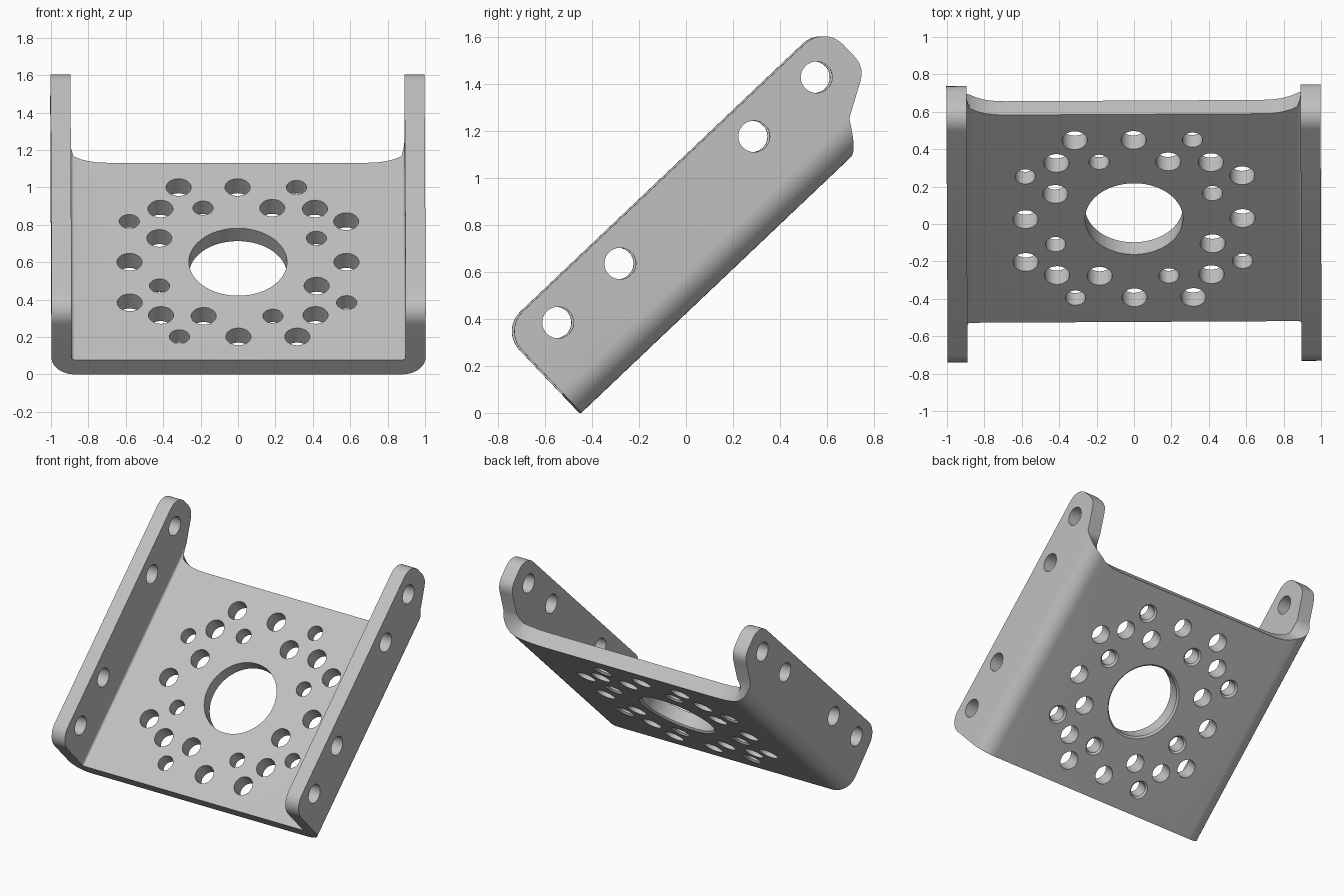
import bpy, bmesh, math
from mathutils import Matrix, Vector

old = bpy.data.objects.get("Cube")
if old:
    bpy.data.objects.remove(old, do_unlink=True)

T = 0.107          # sheet thickness
R_IN = 0.018       # inner bend radius
R_OUT = R_IN + T
X_BEND = 1 - R_OUT
HEIGHT = 0.485     # flange height
CORNER = 0.115     # flange corner radius
END = 1.887        # flange length
MID = 0.76         # centre of the hole pattern along the plate


def material(name, value):
    mat = bpy.data.materials.new(name)
    mat.use_nodes = True
    color = (value, value, value, 1)
    mat.diffuse_color = color
    mat.node_tree.nodes["Principled BSDF"].inputs["Base Color"].default_value = color
    return mat


def make_object(name, bm):
    bmesh.ops.recalc_face_normals(bm, faces=bm.faces)
    mesh = bpy.data.meshes.new(name)
    bm.to_mesh(mesh)
    bm.free()
    obj = bpy.data.objects.new(name, mesh)
    bpy.context.collection.objects.link(obj)
    return obj


# Half of the folded sheet: (outer point, inner point, front end, back end)
half = []
for x, back in [(0.68, 1.53), (0.74, 1.533), (0.79, 1.541), (0.84, 1.559)]:
    half.append(((x, 0), (x, T), 0, back))
for i in range(11):
    k = i / 10
    a = k * math.pi / 2
    dx, dw = math.sin(a), -math.cos(a)
    outer = (X_BEND + R_OUT * dx, R_OUT + R_OUT * dw)
    inner = (X_BEND + R_IN * dx, R_OUT + R_IN * dw)
    half.append((outer, inner, 0, 1.58 + 0.11 * k ** 1.1))
flange = [(0.205, 1.83), (0.22, 1.852), (0.24, 1.87), (0.265, 1.882), (0.295, END)]
for w, back in flange:
    half.append(((1, w), (1 - T, w), 0, back))
for i in range(11):
    a = i / 10 * math.pi / 2
    w = HEIGHT - CORNER + CORNER * math.sin(a)
    inset = CORNER * (1 - math.cos(a))
    half.append(((1, w), (1 - T, w), inset, END - inset))

# Bracket body: loft the stations from one flange to the other
stations = [((-o[0], o[1]), (-i[0], i[1]), f, b) for o, i, f, b in reversed(half)] + half
bm = bmesh.new()
rings = []
for o, i, f, b in stations:
    pts = [(o[0], f, o[1]), (i[0], f, i[1]), (i[0], b, i[1]), (o[0], b, o[1])]
    rings.append([bm.verts.new(p) for p in pts])
for r0, r1 in zip(rings, rings[1:]):
    for j in range(4):
        n = (j + 1) % 4
        bm.faces.new((r0[j], r0[n], r1[n], r1[j]))
bm.faces.new(rings[0])
bm.faces.new(rings[-1])
bmesh.ops.recalc_face_normals(bm, faces=bm.faces)
bmesh.ops.dissolve_limit(bm, angle_limit=0.01, verts=bm.verts, edges=bm.edges)
bracket = make_object("bracket", bm)

# Hole cutters
cut = bmesh.new()


def add_cutter(matrix, profile, sides=40):
    loops = []
    for r, h in profile:
        loops.append([cut.verts.new(matrix @ Vector((r * math.cos(2 * math.pi * k / sides),
                                                     r * math.sin(2 * math.pi * k / sides), h)))
                      for k in range(sides)])
    for a, b in zip(loops, loops[1:]):
        for k in range(sides):
            n = (k + 1) % sides
            cut.faces.new((a[k], a[n], b[n], b[k]))
    cut.faces.new(loops[0])
    cut.faces.new(loops[-1])


def plate_hole(x, y, r, chamfer=0):
    profile = [(r, -0.05), (r, 0.2)]
    if chamfer:
        profile = [(r + chamfer, -0.05), (r + chamfer, 0), (r, chamfer), (r, 0.2)]
    add_cutter(Matrix.Translation((x, MID + y, 0)), profile, 80 if r > 0.2 else 40)


BIG, SMALL, CHAMFER = 0.067, 0.054, 0.013
plate_hole(0, 0, 0.262, CHAMFER)
quarter = [(0, 0.58, BIG), (-0.315, 0.58, BIG), (0.315, 0.58, SMALL),
           (0.413, 0.413, BIG), (0.185, 0.42, BIG), (-0.185, 0.42, SMALL)]
for x, y, r in quarter:
    for _ in range(4):
        plate_hole(x, y, r, CHAMFER if r == SMALL else 0)
        x, y = -y, x

# Flange holes
for side in (-1, 1):
    for u in (0.192, 0.557, 1.343, 1.709):
        m = Matrix.Translation((side * (1 - T / 2), u, 0.348)) @ Matrix.Rotation(math.pi / 2, 4, 'Y')
        add_cutter(m, [(BIG, -0.1), (BIG, 0.1)])
cutter = make_object("hole_cutter", cut)
cutter.hide_render = True

mod = bracket.modifiers.new("holes", 'BOOLEAN')
mod.operation = 'DIFFERENCE'
mod.solver = 'EXACT'
mod.object = cutter
bpy.ops.object.select_all(action='DESELECT')
bpy.context.view_layer.objects.active = bracket
bracket.select_set(True)
bpy.ops.object.modifier_apply(modifier=mod.name)
bpy.data.objects.remove(cutter, do_unlink=True)

# Tilt the bracket into its pose
pose = (Matrix.Rotation(math.radians(0.3), 4, 'Z') @ Matrix.Translation((0, -0.45, 0))
        @ Matrix.Rotation(math.radians(43.5), 4, 'X'))
bracket.data.transform(pose)
bracket.data.materials.clear()
bracket.data.materials.append(material("light_grey_metal", 0.53))
bpy.ops.object.shade_smooth_by_angle(angle=math.radians(30))
